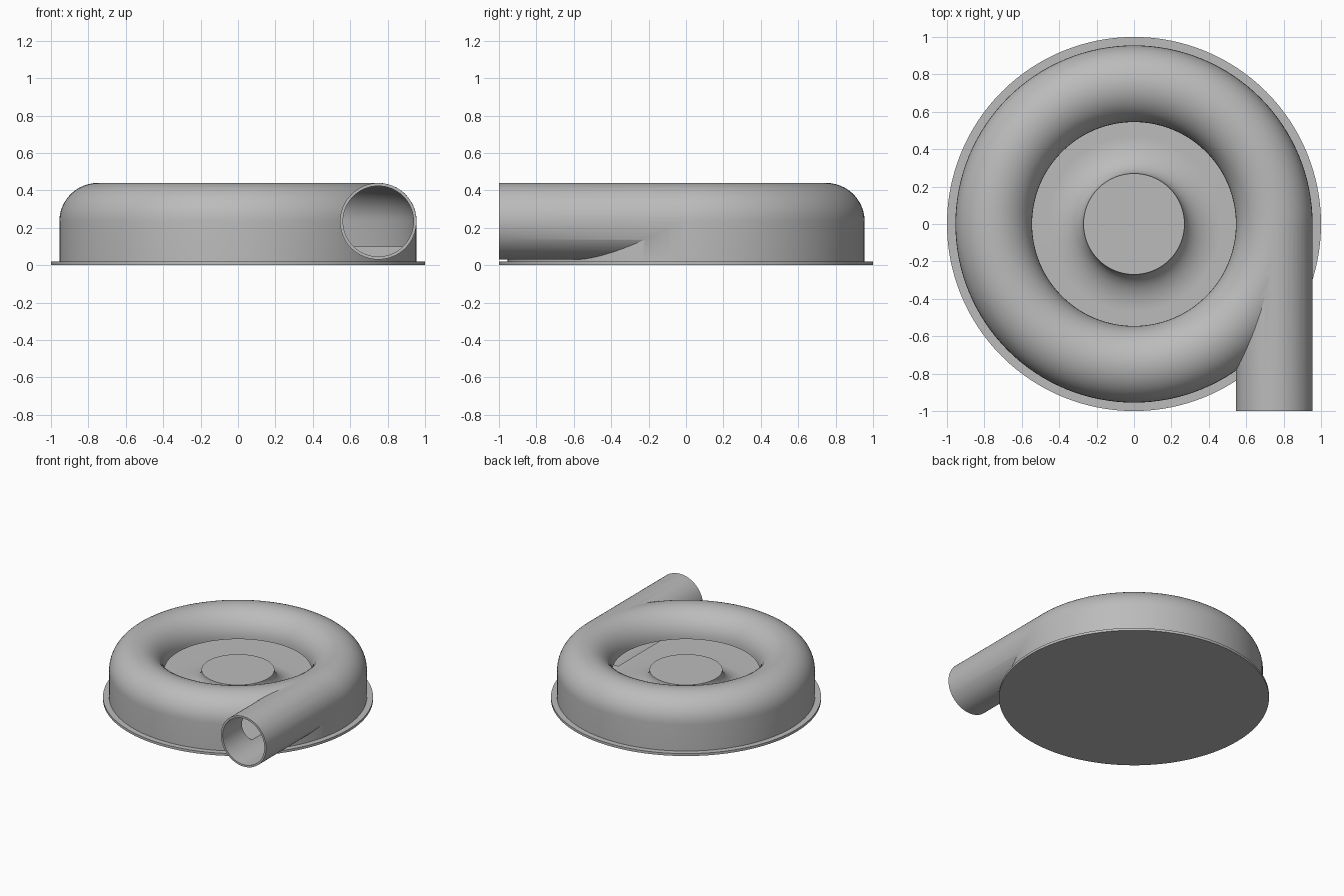
import bpy
import bmesh
from math import sin, cos, pi, radians
from mathutils import Matrix

old = bpy.data.objects.get("Cube")
if old:
    bpy.data.objects.remove(old)

grey = bpy.data.materials.new("plain grey")
grey.use_nodes = True
GREY = (0.5, 0.5, 0.5, 1)
grey.diffuse_color = GREY
grey.node_tree.nodes["Principled BSDF"].inputs["Base Color"].default_value = GREY

RING, MID, TUBE, WALL, FLOOR, BASE = 0.75, 0.235, 0.205, 0.016, 0.1, 0.02


def finish(name, bm):
    bmesh.ops.recalc_face_normals(bm, faces=bm.faces)
    mesh = bpy.data.meshes.new(name)
    bm.to_mesh(mesh)
    bm.free()
    mesh.materials.append(grey)
    obj = bpy.data.objects.new(name, mesh)
    bpy.context.collection.objects.link(obj)
    return obj


def lathe(name, profile, steps=128):
    """Spin a closed (radius, height) outline around z."""
    bm = bmesh.new()
    verts = [bm.verts.new((r, 0, z)) for r, z in profile]
    edges = [bm.edges.new((verts[i - 1], verts[i])) for i in range(len(verts))]
    bmesh.ops.spin(bm, geom=verts + edges, axis=(0, 0, 1), cent=(0, 0, 0),
                   angle=2 * pi, steps=steps, use_merge=True)
    bmesh.ops.remove_doubles(bm, verts=bm.verts, dist=1e-5)
    bmesh.ops.dissolve_degenerate(bm, edges=bm.edges, dist=1e-6)
    return finish(name, bm)


def arc(cx, cz, rx, rz, start, end, count=24):
    angles = [radians(start + (end - start) * i / count) for i in range(count + 1)]
    return [(cx + rx * cos(a), cz + rz * sin(a)) for a in angles]


def pipe(name, radius, front, back):
    bm = bmesh.new()
    place = Matrix.Translation((RING, (front + back) / 2, MID)) @ Matrix.Rotation(pi / 2, 4, "X")
    bmesh.ops.create_cone(bm, cap_ends=True, segments=64, radius1=radius,
                          radius2=radius, depth=back - front, matrix=place)
    return finish(name, bm)


def combine(obj, other, operation):
    mod = obj.modifiers.new(operation.lower(), "BOOLEAN")
    mod.operation, mod.object, mod.solver = operation, other, "EXACT"
    bpy.context.view_layer.objects.active = obj
    bpy.ops.object.modifier_apply(modifier=mod.name)
    bpy.data.objects.remove(other)


def smooth(obj):
    bpy.ops.object.select_all(action="DESELECT")
    obj.select_set(True)
    bpy.context.view_layer.objects.active = obj
    bpy.ops.object.shade_smooth_by_angle(angle=radians(30))


# Round base plate
base = lathe("base_plate", [(0, 0), (1, 0), (1, BASE), (0, BASE)])

# Ring housing with a straight tangent outlet, hollowed out
inner, outer = RING - TUBE, RING + TUBE
housing = lathe("housing", [(inner, BASE), (outer, BASE)]
                + arc(RING, MID, TUBE, TUBE, 0, 180))
combine(housing, pipe("outlet", TUBE - 0.0005, -1, 0), "UNION")
bore = TUBE - WALL
cavity = lathe("cavity", [(inner - 0.02, FLOOR), (RING + bore, FLOOR)]
               + arc(RING, MID, bore, bore, 0, 180) + [(inner - 0.02, MID)])
combine(housing, cavity, "DIFFERENCE")
combine(housing, pipe("bore", bore - 0.0005, -1.1, -0.01), "DIFFERENCE")

# Raised centre hub flaring into the floor
hub = lathe("hub", [(0, BASE), (inner, BASE), (inner, FLOOR)]
            + arc(0.47, 0.24, 0.2, 0.14, 270, 180) + [(0, 0.24)])

for part in (base, housing, hub):
    smooth(part)
